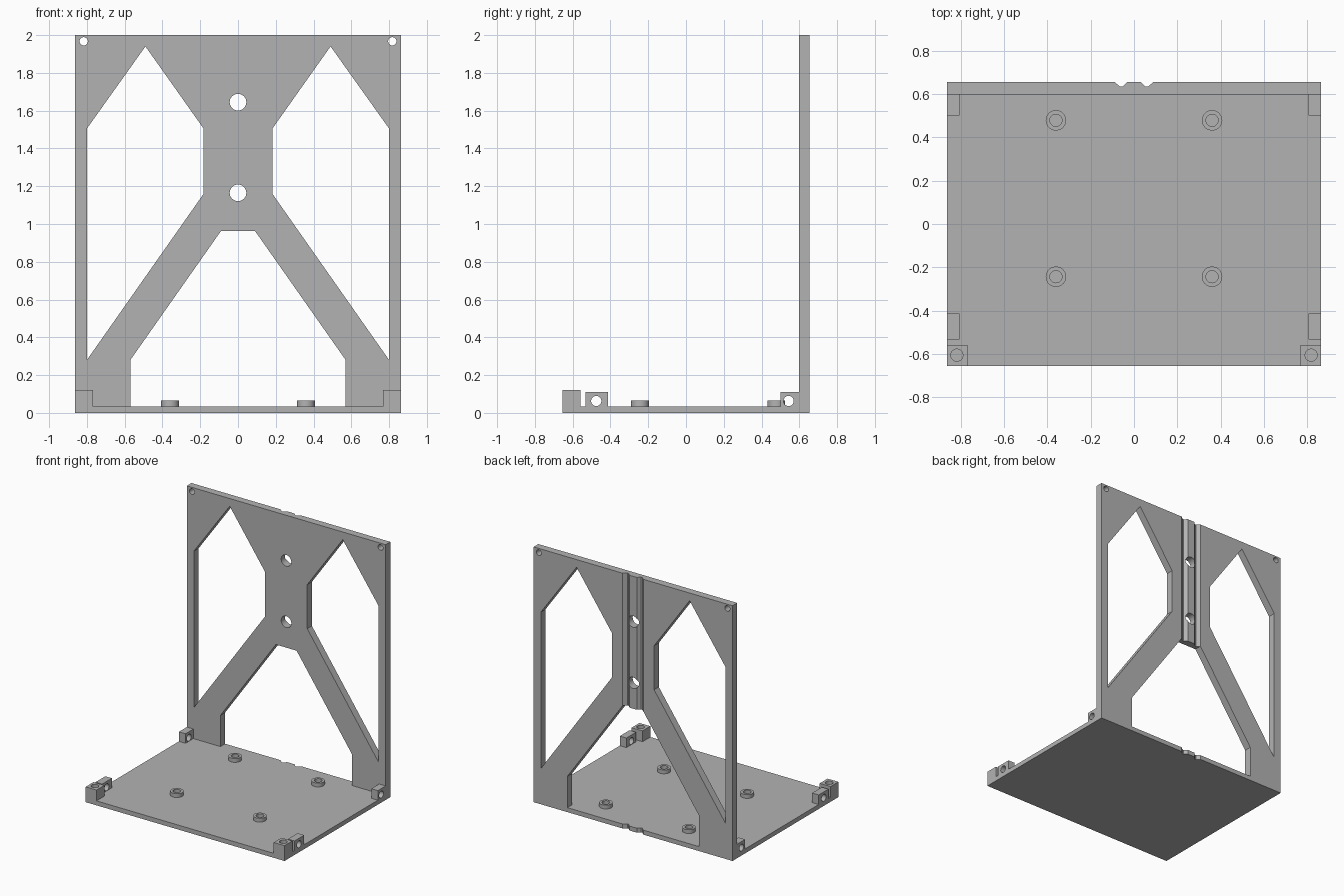
import bpy
import bmesh
import math
from mathutils import Vector

if "Cube" in bpy.data.objects:
    bpy.data.objects.remove(bpy.data.objects["Cube"], do_unlink=True)

grey = bpy.data.materials.new("plain grey")
grey.use_nodes = True
COLOUR = (0.45, 0.45, 0.45, 1)
grey.diffuse_color = COLOUR
grey.node_tree.nodes["Principled BSDF"].inputs["Base Color"].default_value = COLOUR

# Place a 2D profile point at a depth along the given axis
PLACE = {
    "x": lambda a, b, d: Vector((d, a, b)),
    "y": lambda a, b, d: Vector((a, d, b)),
    "z": lambda a, b, d: Vector((a, b, d)),
}


def rect(a0, a1, b0, b1):
    return [(a0, b0), (a1, b0), (a1, b1), (a0, b1)]


def circle(a, b, r, n=40):
    return [(a + r * math.cos(i * math.tau / n), b + r * math.sin(i * math.tau / n))
            for i in range(n)]


def flip(points):
    return [(-a, b) for a, b in points]


def prisms(name, profiles, axis, start, end):
    """One object holding each profile extruded along the axis."""
    bm = bmesh.new()
    for points in profiles:
        face = bm.faces.new([bm.verts.new(PLACE[axis](a, b, start)) for a, b in points])
        new = bmesh.ops.extrude_face_region(bm, geom=[face])["geom"]
        verts = [v for v in new if isinstance(v, bmesh.types.BMVert)]
        bmesh.ops.translate(bm, verts=verts, vec=PLACE[axis](0, 0, end - start))
    bmesh.ops.recalc_face_normals(bm, faces=bm.faces)
    mesh = bpy.data.meshes.new(name)
    bm.to_mesh(mesh)
    bm.free()
    mesh.materials.append(grey)
    obj = bpy.data.objects.new(name, mesh)
    bpy.context.collection.objects.link(obj)
    return obj


def cut(obj, profiles, axis, start, end):
    """Subtract extruded profiles from an object."""
    cutter = prisms("cutter", profiles, axis, start, end)
    cutter.hide_render = True
    mod = obj.modifiers.new("cut", "BOOLEAN")
    mod.operation = "DIFFERENCE"
    mod.solver = "EXACT"
    mod.object = cutter
    bpy.context.view_layer.objects.active = obj
    bpy.ops.object.modifier_apply(modifier=mod.name)
    bpy.data.objects.remove(cutter, do_unlink=True)


W, FRONT, BACK = 0.862, -0.655, 0.655
WALL, FLOOR = 0.597, 0.035

# Base tray
prisms("base_plate", [rect(-W, W, FRONT, WALL)], "z", 0, FLOOR)

# Upright back panel with its cut-outs, holes and rear grooves
panel = prisms("back_panel", [rect(-W, W, 0, 2)], "y", WALL, BACK)
side_window = [(0.8, 0.28), (0.8, 1.505), (0.49, 1.94), (0.182, 1.505), (0.182, 1.16)]
arch = [(-0.57, FLOOR), (0.57, FLOOR), (0.57, 0.28), (0.09, 0.963), (-0.09, 0.963), (-0.57, 0.28)]
cut(panel, [side_window, flip(side_window), arch], "y", 0.5, 0.8)
groove = [(0.02, 0.665), (0.032, BACK), (0.054, 0.633), (0.064, 0.633), (0.09, BACK), (0.1, 0.665)]
cut(panel, [groove, flip(groove)], "z", -0.1, 2.1)
holes = [circle(0, 1.645, 0.044), circle(0, 1.165, 0.044)]
holes += [circle(s * 0.817, 1.967, 0.022) for s in (-1, 1)]
cut(panel, holes, "y", 0.5, 0.8)

# Board standoffs
for side, s in (("right", -1), ("left", 1)):
    for end, y in (("front", -0.243), ("rear", 0.478)):
        standoff = prisms(f"standoff_{end}_{side}", [circle(s * 0.36, y, 0.047)], "z", FLOOR, 0.065)
        cut(standoff, [circle(s * 0.36, y, 0.028)], "z", FLOOR - 0.01, 0.1)

    # Corner post with a screw hole from above
    inner, outer = sorted((s * 0.768, s * W))
    post = prisms(f"corner_post_{side}", [rect(inner, outer, FRONT, -0.558)], "z", FLOOR, 0.12)
    cut(post, [circle(s * 0.817, -0.605, 0.028)], "z", FLOOR - 0.01, 0.2)

    # Side lugs with cross holes
    for end, y0, y1, hole in (("front", -0.532, -0.412, -0.475), ("rear", 0.5, WALL, 0.543)):
        lug = prisms(f"side_lug_{end}_{side}", [rect(y0, y1, FLOOR, 0.11)], "x", s * 0.805, s * W)
        cut(lug, [circle(hole, 0.063, 0.027)], "x", s * 0.75, s * 0.95)

# Smooth the round walls while keeping edges sharp
bpy.ops.object.select_all(action="DESELECT")
for obj in bpy.context.collection.objects:
    if obj.type == "MESH" and grey.name in obj.data.materials:
        obj.select_set(True)
        bpy.context.view_layer.objects.active = obj
bpy.ops.object.shade_smooth_by_angle(angle=math.radians(25))
